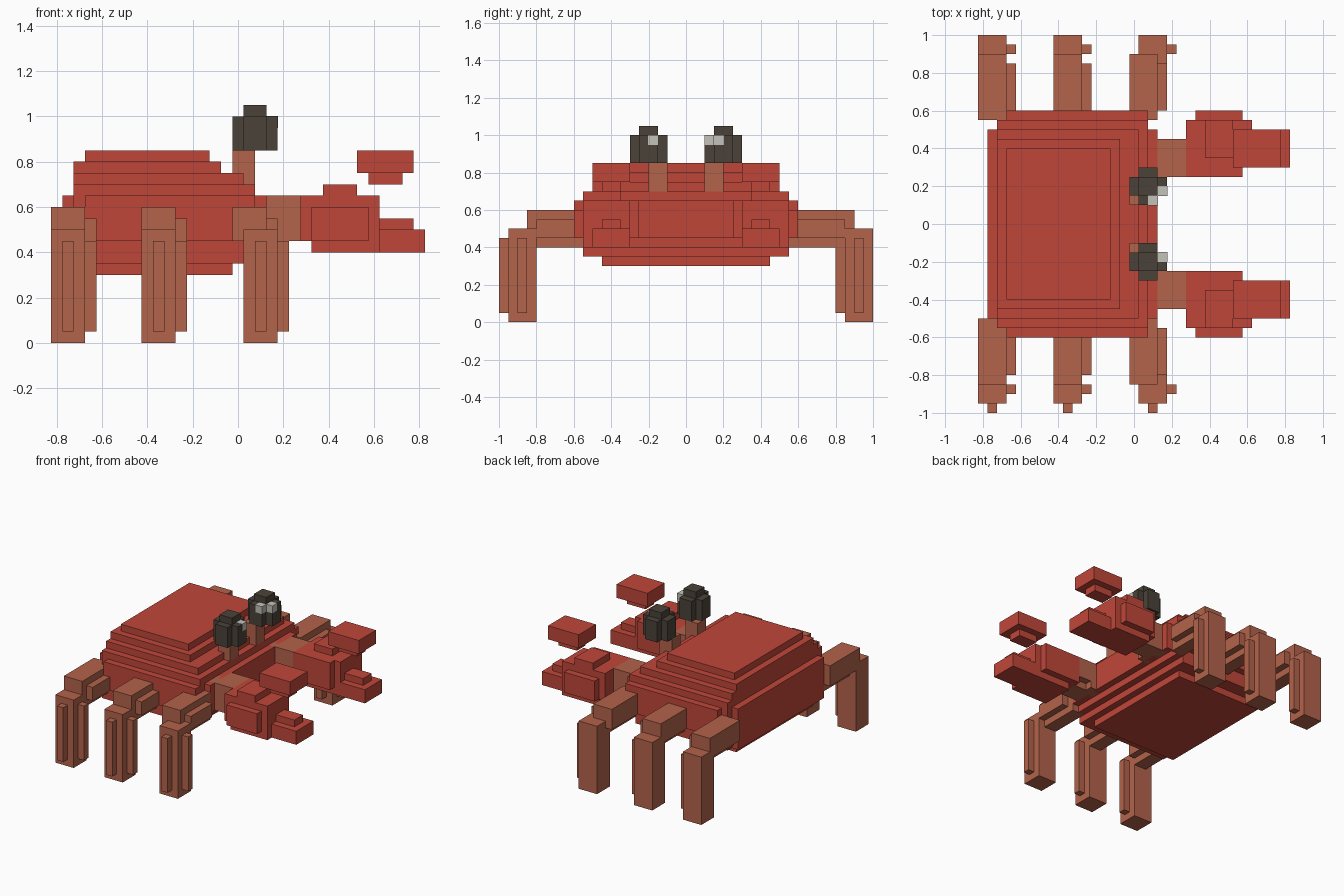
import bpy
import bmesh
from mathutils import Vector

cube = bpy.data.objects.get("Cube")
if cube:
    bpy.data.objects.remove(cube, do_unlink=True)

UNIT = 0.05      # edge of one building block
X_START = -16.5  # block column where x counting begins


def material(name, r, g, b):
    mat = bpy.data.materials.new(name)
    mat.use_nodes = True
    mat.diffuse_color = (r, g, b, 1)
    mat.node_tree.nodes["Principled BSDF"].inputs["Base Color"].default_value = (r, g, b, 1)
    return mat


shell_red = material("shell red", .53, .062, .042)
limb_brown = material("limb brown", .45, .125, .07)
eye_dark = material("eye dark", .07, .055, .042)
eye_white = material("eye white", .55, .54, .49)


def add_box(bm, x, y, z, grow=0.0):
    """Add a box given its block ranges along each axis."""
    ranges = ((x[0] + X_START, x[1] + X_START), sorted(y), z)
    low = Vector([r[0] * UNIT - grow for r in ranges])
    high = Vector([r[1] * UNIT + grow for r in ranges])
    verts = bmesh.ops.create_cube(bm, size=1)["verts"]
    bmesh.ops.scale(bm, vec=high - low, verts=verts)
    bmesh.ops.translate(bm, vec=(low + high) / 2, verts=verts)


def part(name, mat, boxes, side=1, grow=0.0):
    """Join boxes into one object; side -1 mirrors them across y."""
    bm = bmesh.new()
    for x, y, z in boxes:
        add_box(bm, x, [side * v for v in y], z, grow)
    mesh = bpy.data.meshes.new(name)
    bm.to_mesh(mesh)
    bm.free()
    mesh.materials.append(mat)
    obj = bpy.data.objects.new(name, mesh)
    bpy.context.collection.objects.link(obj)
    return obj


# Shell: stacked layers of back x, front x, half width, bottom, top
layers = [
    (2, 16, 9, 6, 7),
    (2, 17, 11, 7, 8), (1, 17, 10, 7, 8),
    (2, 18, 11, 8, 9), (1, 18, 10, 8, 9),
    (3, 18, 12, 9, 13), (2, 18, 11, 9, 13), (1, 19, 10, 9, 13),
    (2, 18, 11, 13, 14),
    (2, 17, 10, 14, 15),
    (2, 15, 9, 15, 16),
    (3, 14, 8, 16, 17),
]
part("shell", shell_red,
     [((back, front), (-half, half), (low, top)) for back, front, half, low, top in layers])

for side, label in ((1, "left"), (-1, "right")):
    # Eye stalk, eyeball and highlight
    part(label + "_eye_stalk", limb_brown, [((16, 18), (2, 4), (14, 17))], side)
    part(label + "_eyeball", eye_dark, [
        ((16, 20), (3, 5), (17, 20)),
        ((17, 19), (2, 6), (17, 20)),
        ((17, 19), (3, 5), (20, 21)),
    ], side)
    glints = [((19, 20), (3, 4), (19, 20))]
    if side > 0:
        glints.append(((18, 19), (2, 3), (19, 20)))
    part(label + "_eye_highlight", eye_white, glints, side, grow=0.002)

    # Arm and claw
    part(label + "_arm", limb_brown, [
        ((18, 22), (6, 9), (9, 13)),
        ((18, 20), (5, 6), (9, 13)),
        ((20, 22), (5, 6), (10, 13)),
    ], side)
    part(label + "_claw_palm", shell_red, [
        ((23, 29), (6, 11), (8, 13)),
        ((22, 29), (6, 11), (9, 12)),
        ((22, 28), (5, 11), (9, 13)),
        ((23, 28), (6, 12), (9, 12)),
        ((24, 27), (7, 11), (13, 14)),
    ], side)
    part(label + "_lower_pincer", shell_red, [
        ((28, 33), (6, 10), (8, 10)),
        ((28, 32), (7, 9), (10, 11)),
    ], side)
    part(label + "_upper_pincer", shell_red, [
        ((27, 32), (6, 10), (15, 17)),
        ((28, 31), (7, 9), (14, 15)),
    ], side)

    # Legs: shin column with two ridges, thigh with side and under ridges
    y = 17 if side > 0 else -19
    thigh_y = (11, 18) if side > 0 else (-17, -10)
    for place, a, shift in (("back", 0, 0), ("middle", 8, 0), ("front", 17, -1)):
        t = a + shift
        part(f"{label}_{place}_shin", limb_brown, [
            ((a, a + 3), (y, y + 3), (0, 10)),
            ((a + 1, a + 2), (y - 1, y), (1, 9)),
            ((a + 3, a + 4), (y + 1, y + 2), (1, 9)),
        ])
        part(f"{label}_{place}_thigh", limb_brown, [
            ((t, t + 3), thigh_y, (9, 12)),
            ((t + 3, t + 4), (thigh_y[0] + 1, thigh_y[1] - 1), (9, 11)),
            ((t + 1, t + 3), thigh_y, (8, 9)),
        ])
